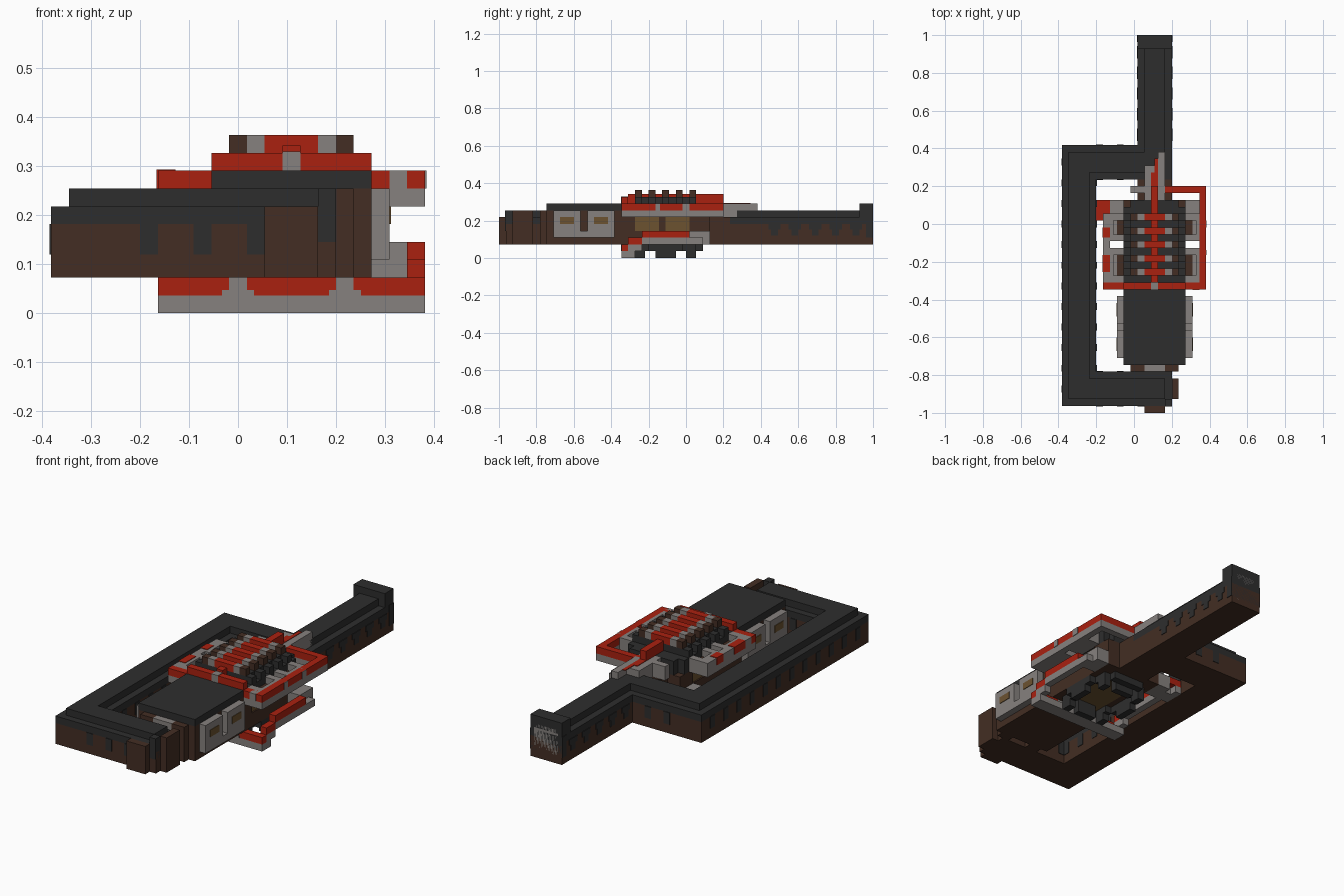
import bpy, bmesh
from mathutils import Vector

cube = bpy.data.objects.get("Cube")
if cube:
    bpy.data.objects.remove(cube, do_unlink=True)

U = 2 / 55                               # one block
ORIGIN = Vector((-10.5, -27.5, 0))       # block grid corner
MID = 27                                 # x + mirrored x on the grid


def material(name, rgb):
    m = bpy.data.materials.new(name)
    m.use_nodes = True
    m.diffuse_color = (*rgb, 1)
    node = next(n for n in m.node_tree.nodes if n.type == 'BSDF_PRINCIPLED')
    node.inputs["Base Color"].default_value = (*rgb, 1)
    return m


DARK = material("charcoal", (.027, .027, .027))
BROWN = material("dark brown", (.057, .027, .017))
GREY = material("warm grey", (.24, .22, .21))
RED = material("red", (.40, .015, .005))
TAN = material("tan", (.15, .085, .03))


def blocks(name, mat, *boxes, mirror=False):
    """One object made of boxes given as x, y and z ranges in blocks."""
    bm = bmesh.new()
    todo = list(boxes)
    if mirror:
        todo += [(MID - b[1], MID - b[0], *b[2:]) for b in boxes]
    for x0, x1, y0, y1, z0, z1 in todo:
        lo, hi = Vector((x0, y0, z0)), Vector((x1, y1, z1))
        made = bmesh.ops.create_cube(bm, size=1)["verts"]
        for v in made:
            v.co = (Vector([c * s for c, s in zip(v.co, hi - lo)])
                    + (lo + hi) / 2 + ORIGIN) * U
    mesh = bpy.data.meshes.new(name)
    bm.to_mesh(mesh)
    bm.free()
    mesh.materials.append(mat)
    ob = bpy.data.objects.new(name, mesh)
    bpy.context.scene.collection.objects.link(ob)
    return ob


# Loop-shaped stock and long barrel: brown base, dark rim, inset dark ridge
rails = {
    "left_rail": (0, 5, 6, 34),
    "front_rail": (0, 16, 1, 6),
    "back_rail": (0, 16, 34, 39),
    "barrel": (11, 16, 39, 55),
}
for name, r in rails.items():
    blocks(name + "_base", BROWN, (*r, 2, 5))
    blocks(name + "_rim", DARK, (*r, 5, 6))
blocks("rail_ridge", DARK, (1, 4, 5, 35, 6, 7), (1, 15, 2, 5, 6, 7),
       (1, 15, 35, 38, 6, 7), (12, 15, 38, 54, 6, 7))

# Dark drips hanging from the rim over the brown base
e = .08
drips = []
for y in range(3, 38, 3):
    drips.append((-e, 5 + e, y, y + 1, 3.3, 5))
for x in (5, 8, 11):
    drips += [(x, x + 1, 1 - e, 6 + e, 3.3, 5),
              (x, x + 1, 34 - e, 39 + e, 3.3, 5)]
for y in range(40, 54, 3):
    drips += [(11 - e, 16 + e, y, y + 1, 3.3, 5),
              (11 - e, 16 + e, y - .4, y + 1.4, 4.2, 5)]
blocks("rim_drips", DARK, *drips)

# Muzzle
blocks("muzzle_block", DARK, (11, 16, 53, 55, 5, 8))
blocks("muzzle_sides", DARK, (11 - e, 16 + e, 54, 55, 3, 6))
blocks("muzzle_plate", GREY, (12, 15, 55 - e, 55, 2.7, 6.8),
       (11.6, 15.4, 55 - e, 55, 3.2, 6.3))

# Front tabs
blocks("front_tab", BROWN, (12, 15, 0, 1, 2, 6))
blocks("front_side_tab", BROWN, (16, 17, 2, 5, 2, 7))
blocks("front_corner_plate", DARK, (15, 16, 1 - e, 2, 4, 7))

# Magazine housing with side plates
blocks("housing", BROWN, (9, 18, 7, 18, 2, 7))
blocks("housing_lid", DARK, (9, 18, 7, 18, 7, 8))
blocks("housing_links", BROWN, (15, 17, 6, 7, 2, 7), mirror=True)
blocks("housing_link_plate", GREY, (12, 15, 6, 7, 4, 7))
blocks("side_plates", GREY, (18, 19, 8, 12, 3, 7), (18, 19, 13, 17, 3, 7),
       (18, 19, 12, 13, 3, 4), mirror=True)
blocks("side_plate_studs", TAN, (19, 19 + e, 9, 11, 5, 6),
       (19, 19 + e, 14, 16, 5, 6), mirror=True)

# Central mechanism core
blocks("core_base", BROWN, (9, 18, 18, 31, 2, 4))
blocks("core_posts", BROWN, (16, 18, 18, 20, 4, 6), (16, 18, 28, 31, 4, 6),
       (17, 18, 23.5, 24.5, 4, 6), mirror=True)
blocks("core_drum", TAN, (9.2, 17.8, 20, 28, 4, 6))
blocks("core_lid", DARK, (9, 18, 18, 30, 6, 8), (10, 17, 30, 31, 6, 8))
blocks("core_upper_lid", DARK, (10, 17, 20, 29, 8, 9))
blocks("neck", BROWN, (11, 16, 31, 34, 2, 6))

# Rib cage on the lid
blocks("front_crest", RED, (9, 18, 18, 19, 8, 9))
blocks("front_crest_stud", GREY, (13, 14, 18 - e, 19, 8, 9 + e))
blocks("spine", RED, (13, 14, 19, 33, 8, 9.4))
for y in range(20, 30, 2):
    blocks("rib_middle", RED, (12, 15, y, y + 1, 9, 10))
    blocks("rib_shoulders", GREY, (15, 16, y, y + 1, 9, 10), mirror=True)
    blocks("rib_tips", BROWN, (16, 17, y, y + 1, 9, 10), mirror=True)
    blocks("rib_ends", DARK, (17, 18, y, y + 1, 8, 9), mirror=True)

# Rear sight tongue
blocks("rear_tongue", GREY, (12, 15, 31, 36, 6, 8), (14, 15, 36, 38, 6, 8))
blocks("rear_tongue_stripe", RED, (13, 14, 33, 35, 8, 8 + e),
       (13.5, 14, 35, 37, 8, 8 + e))

# Upper guard frame: grey below, red above
blocks("upper_guard", GREY, (6, 21, 18, 19, 6, 7), (20, 21, 19, 33, 6, 7),
       (13, 20, 32, 33, 6, 7), (6, 7, 19, 29, 6, 8), (10, 13, 32, 33, 6, 8))
blocks("upper_guard_top", RED, (6, 21, 18, 19, 7, 8), (20, 21, 19, 33, 7, 8),
       (13, 20, 32, 33, 7, 8))
blocks("left_guard_patches", RED, (6 - e, 7, 20.5, 23, 7, 8 + e),
       (6 - e, 7, 25.5, 27, 7, 8 + e))
blocks("guard_patches", GREY, (19, 20, 18 - e, 19, 7, 8),
       (20, 21 + e, 23, 23.7, 7, 8), (20, 21 + e, 27, 28, 7, 8))

# Paired loops beside the lid
for y0, y1 in ((19, 24), (25, 29)):
    blocks("side_loop", GREY, (18, 20, y0, y1, 6, 7),
           (18, 20, y0, y0 + 1, 7, 8), (18, 20, y1 - 1, y1, 7, 8),
           (19.5, 20, y0, y1, 7, 8), mirror=True)
    blocks("side_loop_inset", BROWN,
           (18, 19, y0 + 1, y1 - 1, 7, 7 + e), mirror=True)

# Lower guard stepping up along both sides
blocks("lower_guard", GREY, (6, 21, 18, 20, 0, 1))
blocks("lower_guard_front", RED, (6, 21, 18, 19, 1, 2))
blocks("lower_guard_patches", GREY, (16, 17, 18 - e, 19, 1, 2),
       (16.2, 16.8, 18 - e, 19, 1, 2 + e), (15.6, 17.4, 18 - e, 19, 1, 1.3),
       mirror=True)
blocks("lower_guard_sides", GREY, (20, 21, 19, 21, 1, 2),
       (20, 21, 21, 30, 2, 3), (18, 20, 28, 31, 2, 4), mirror=True)
blocks("lower_guard_side_tops", RED, (20, 21, 19, 21, 2, 3),
       (20, 21, 21, 28, 3, 4), mirror=True)
blocks("lower_guard_left_stop", RED, (5, 7, 28, 31, 3, 4))
blocks("lower_guard_left_foot", GREY, (5, 6, 28, 31, 2, 3))

# Eight-sided port underneath
blocks("port_floor", TAN, (11, 16, 20, 29, 2 - e, 2))
blocks("port_ring", DARK, (11, 16, 19, 20, 1, 2), (11, 16, 29, 30, 1, 2))
blocks("port_ring_sides", DARK, (17, 18, 22, 27, 1, 2),
       (16, 17, 20, 22, 1, 2), (16, 17, 27, 29, 1, 2), mirror=True)
blocks("port_lugs", DARK, (12, 15, 20, 21, 0, 2), (12, 15, 28, 29, 0, 2))
blocks("port_side_lugs", DARK, (17, 18, 23, 26, 0, 1),
       (16, 17, 20, 21.5, 0, 1), (16, 17, 27.5, 29, 0, 1), mirror=True)
